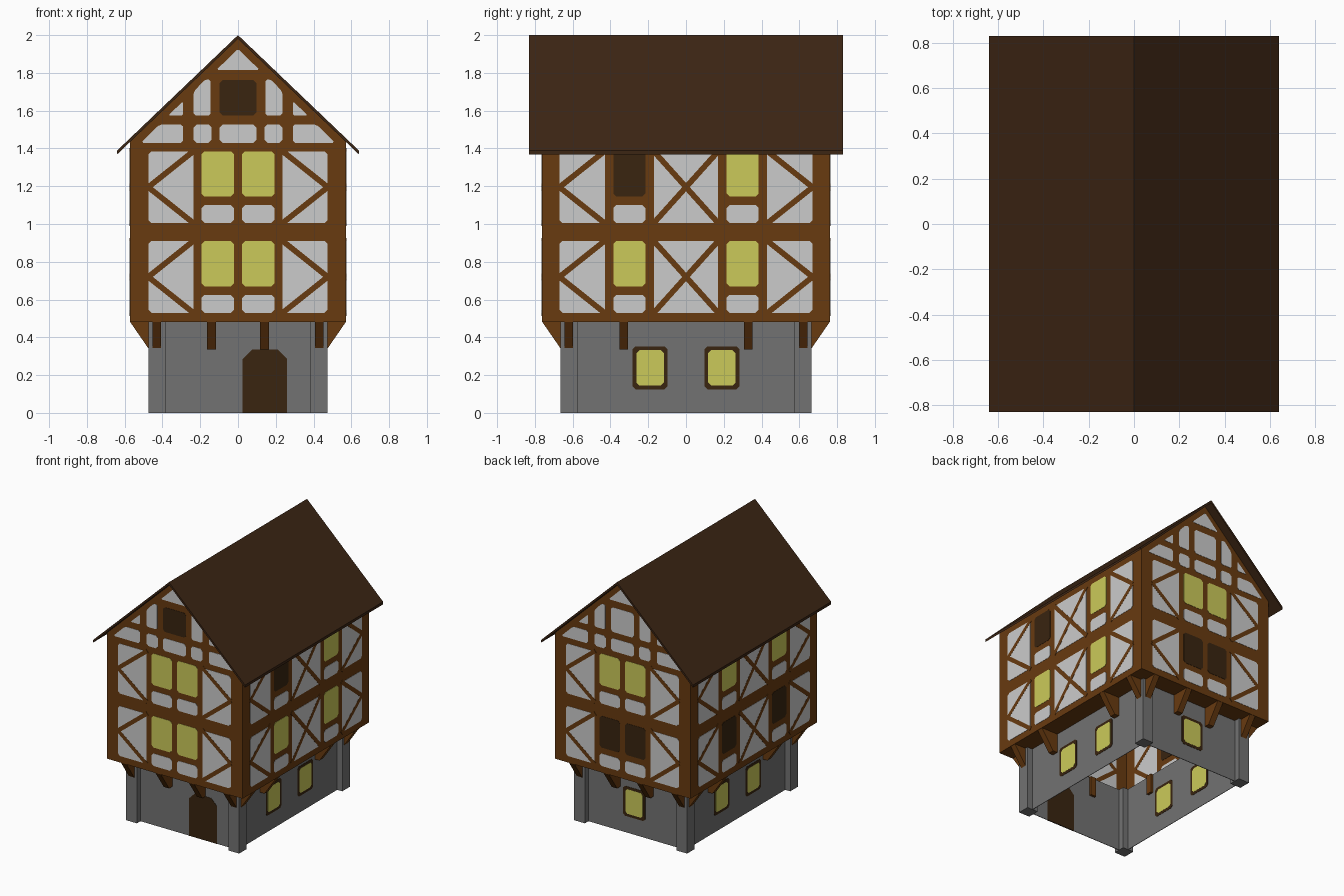
import bpy, bmesh, math
from mathutils import Matrix, Vector

cube = bpy.data.objects.get("Cube")
if cube:
    bpy.data.objects.remove(cube, do_unlink=True)


def material(name, rgb):
    m = bpy.data.materials.new(name)
    m.use_nodes = True
    m.diffuse_color = (*rgb, 1)
    bsdf = m.node_tree.nodes["Principled BSDF"]
    bsdf.inputs["Base Color"].default_value = (*rgb, 1)
    bsdf.inputs["Roughness"].default_value = 0.9
    return m


TIMBER = material("timber brown", (0.14, 0.043, 0.005))
PLASTER = material("plaster white", (0.6, 0.6, 0.6))
GLOW = material("lit window yellow", (0.6, 0.59, 0.1))
DARK = material("dark wood", (0.041, 0.018, 0.005))
ROOF = material("roof brown", (0.046, 0.019, 0.007))
STONE = material("stone grey", (0.17, 0.17, 0.17))

HX, HY = 0.57, 0.76        # timber storey half sizes
SX, SY = 0.43, 0.62        # stone wall half sizes
JETTY = 0.48               # height where the timber storey begins
SHEET, PLATE, TOP = 0.002, 0.004, 0.0048   # half thicknesses


def finish(name, bm, mat):
    bmesh.ops.recalc_face_normals(bm, faces=bm.faces)
    mesh = bpy.data.meshes.new(name)
    bm.to_mesh(mesh)
    bm.free()
    mesh.materials.append(mat)
    ob = bpy.data.objects.new(name, mesh)
    bpy.context.collection.objects.link(ob)
    return ob


def prisms(name, polys, mat, turn=0, dist=0, half=PLATE):
    """Upright outlines (across, up) extruded both ways, set at a distance and turned about z."""
    if not polys:
        return
    bm = bmesh.new()
    for poly in polys:
        near = [bm.verts.new((u, -dist - half, v)) for u, v in poly]
        far = [bm.verts.new((u, -dist + half, v)) for u, v in poly]
        bm.faces.new(near)
        bm.faces.new(far[::-1])
        for i in range(len(poly)):
            j = (i + 1) % len(poly)
            bm.faces.new((near[i], far[i], far[j], near[j]))
    bm.transform(Matrix.Rotation(math.radians(turn), 4, 'Z'))
    return finish(name, bm, mat)


def clip(poly, cut=0.016):
    """Cut every corner of an outline."""
    out = []
    for i, p in enumerate(poly):
        p = Vector(p)
        for q in (poly[i - 1], poly[(i + 1) % len(poly)]):
            out.append(tuple(p + (Vector(q) - p).normalized() * cut))
    return out


def rect(u0, u1, v0, v1, cut=0.016):
    r = [(u0, v0), (u1, v0), (u1, v1), (u0, v1)]
    return clip(r, cut) if cut else r


def beam(p, q, width=0.03):
    p, q = Vector(p), Vector(q)
    side = (q - p).normalized().orthogonal() * width / 2
    return [tuple(p + side), tuple(q + side), tuple(q - side), tuple(p - side)]


def mirror(polys):
    return polys + [[(-u, v) for u, v in p][::-1] for p in polys]


def storey_wall(name, turn, dist, outer, inner, win, lit, middle_cross):
    """Two storeys of panels, braces and windows; lit[storey] = (first, second)."""
    panels, braces, panes = [], [], {True: [], False: []}
    for floor, z in enumerate((0.53, 1.005)):
        top, mid = z + 0.38, z + 0.19
        panels += mirror([rect(inner, outer, z, top),
                          rect(win[0], win[1], z, z + 0.095)])
        braces += mirror([beam((outer, mid), (inner - 0.005, z - 0.005)),
                          beam((outer, mid), (inner - 0.005, top + 0.005))])
        if middle_cross:
            panels.append(rect(-0.17, 0.17, z, top))
            braces += mirror([beam((-0.175, z - 0.005), (0.175, top + 0.005))])
        for s, on in zip((-1, 1), lit[floor]):
            a, b = sorted((s * win[0], s * win[1]))
            panes[on].append(rect(a, b, z + 0.14, top))
    prisms(name + "_panels", panels, PLASTER, turn, dist)
    prisms(name + "_braces", braces, TIMBER, turn, dist, TOP)
    prisms(name + "_lit_windows", panes[True], GLOW, turn, dist)
    prisms(name + "_dark_windows", panes[False], DARK, turn, dist)


# Timber wall sheets
SLOPE, RIDGE = 0.955, 2.0
def roof_z(x):
    return RIDGE - SLOPE * abs(x)

eave = roof_z(HX) - 0.02
gable = [(-HX, JETTY), (HX, JETTY), (HX, eave), (0, RIDGE - 0.02), (-HX, eave)]
for side, turn in (("front", 0), ("back", 180)):
    prisms(side + "_timber_wall", [gable], TIMBER, turn, HY, SHEET)
for side, turn in (("right", 90), ("left", 270)):
    prisms(side + "_timber_wall", [rect(-HY, HY, JETTY, eave, 0)], TIMBER, turn, HX, SHEET)

# Panels and windows on each wall
yes, no = (True, True), (False, False)
storey_wall("front", 0, HY, 0.475, 0.235, (0.022, 0.193), (yes, yes), False)
storey_wall("back", 180, HY, 0.475, 0.235, (0.022, 0.193), (no, yes), False)
storey_wall("right", 90, HX, 0.67, 0.43, (0.215, 0.385), (yes, (False, True)), True)
storey_wall("left", 270, HX, 0.67, 0.43, (0.215, 0.385), (no, yes), True)

# Gable panels
side_panels = mirror([
    clip([(0.29, 1.43), (0.515, 1.43), (0.415, 1.527), (0.29, 1.527)], 0.012),
    rect(0.14, 0.235, 1.43, 1.527),
    clip([(0.29, 1.575), (0.37, 1.575), (0.29, 1.65)], 0.008),
    clip([(0.145, 1.575), (0.235, 1.575), (0.235, 1.70), (0.175, 1.765), (0.145, 1.765)], 0.01),
])
centre = [rect(-0.097, 0.097, 1.43, 1.527), clip([(-0.115, 1.815), (0.115, 1.815), (0, 1.927)], 0.01)]
loft = rect(-0.097, 0.097, 1.575, 1.762)
prisms("front_gable_panels", side_panels + centre, PLASTER, 0, HY)
prisms("front_loft_window", [loft], DARK, 0, HY)
prisms("back_gable_panels", side_panels + centre + [loft], PLASTER, 180, HY)

# Roof: two thin slopes in one folded profile
RX, RY, THICK = 0.64, 0.83, 0.02
fold = [(-RX, roof_z(RX)), (-RX, roof_z(RX) - THICK), (0, RIDGE - THICK),
        (RX, roof_z(RX) - THICK), (RX, roof_z(RX)), (0, RIDGE)]
prisms("roof", [fold], ROOF, half=RY)

# Jetty underside: flat ring between stone and timber walls
bm = bmesh.new()
corners = ((-1, -1), (1, -1), (1, 1), (-1, 1))
inside = [bm.verts.new((x * SX, y * SY, JETTY)) for x, y in corners]
outside = [bm.verts.new((x * HX, y * HY, JETTY)) for x, y in corners]
for i in range(4):
    j = (i + 1) % 4
    bm.faces.new((inside[i], inside[j], outside[j], outside[i]))
finish("jetty_underside", bm, TIMBER)

# Stone walls and corner pillars
for side, turn, half, dist in (("front", 0, SX, SY), ("right", 90, SY, SX),
                               ("back", 180, SX, SY), ("left", 270, SY, SX)):
    prisms(side + "_stone_wall", [rect(-half, half, 0, JETTY, 0)], STONE, turn, dist, SHEET)
bm = bmesh.new()
for x, y in corners:
    place = Matrix.Translation((x * SX, y * SY, JETTY / 2)) @ Matrix.Diagonal((0.09, 0.09, JETTY, 1))
    bmesh.ops.create_cube(bm, size=1, matrix=place)
finish("corner_pillars", bm, STONE)

# Door and ground floor windows
door = [(0.025, 0), (0.26, 0), (0.26, 0.285), (0.21, 0.335), (0.075, 0.335), (0.025, 0.285)]
prisms("door", [door], DARK, 0, SY)
for side, turn, dist, spots in (("right", 90, SX, (-0.19, 0.19)), ("left", 270, SX, (-0.19, 0.19)),
                                ("back", 180, SY, (0,))):
    prisms(side + "_window_frames", [rect(c - 0.093, c + 0.093, 0.125, 0.352) for c in spots],
           DARK, turn, dist)
    prisms(side + "_window_panes", [rect(c - 0.073, c + 0.073, 0.145, 0.332) for c in spots],
           GLOW, turn, dist, TOP)

# Brackets under the jetty: side profile swung to face each wall
for side, turn, spots, wall, edge in (("front", 0, (0.14, SX), SY, HY), ("right", 90, (0.33, SY), SX, HX),
                                      ("back", 180, (0.14, SX), SY, HY), ("left", 270, (0.33, SY), SX, HX)):
    profile = [(wall - 0.02, JETTY), (wall - 0.02, 0.335), (wall + 0.04, 0.335), (edge, JETTY)]
    for n, c in enumerate([s * k for k in spots for s in (-1, 1)]):
        prisms(f"{side}_bracket_{n + 1}", [profile], TIMBER, turn - 90, -c, 0.023)
